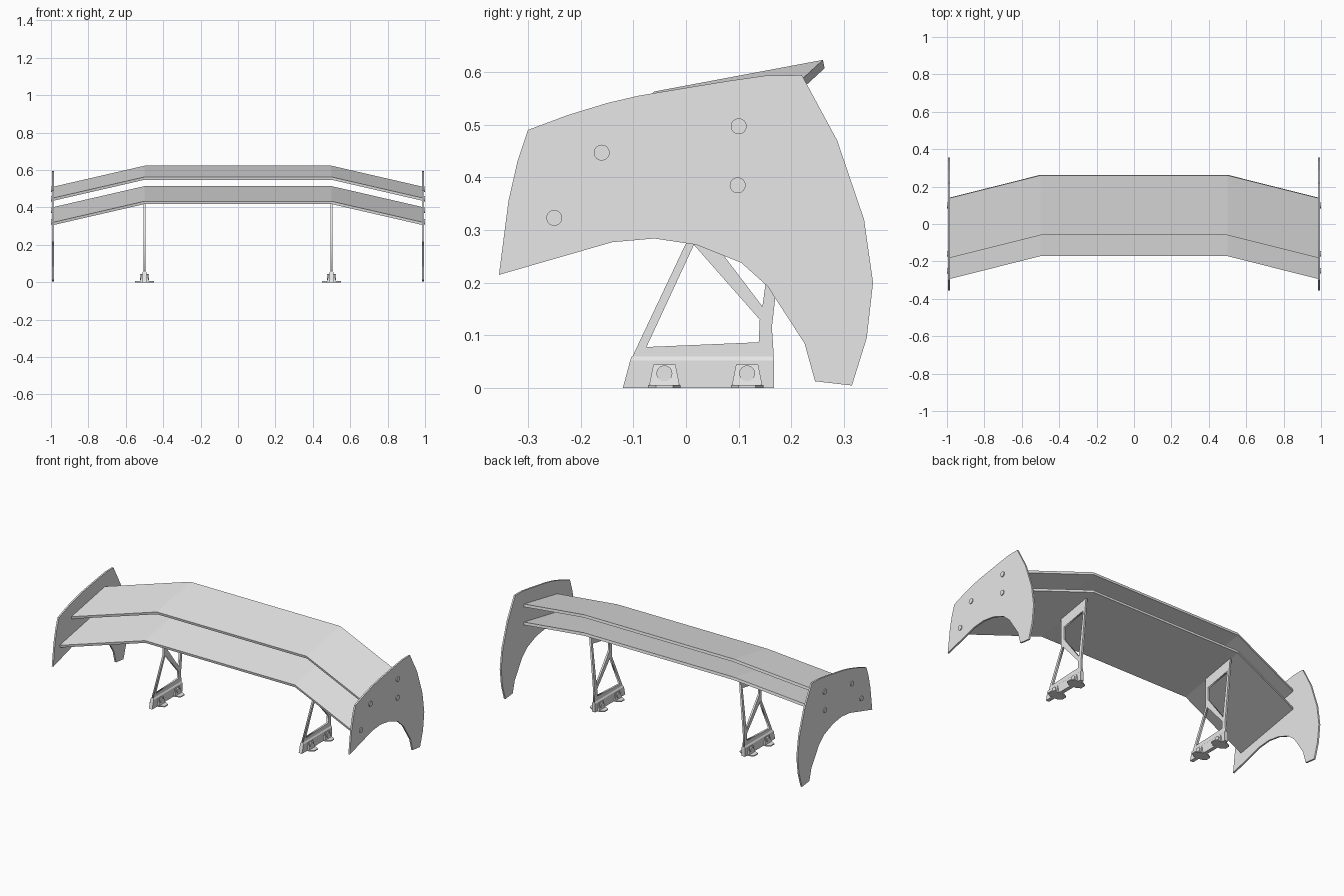
import bpy
import bmesh
from math import pi

old = bpy.data.objects.get("Cube")
if old:
    bpy.data.objects.remove(old, do_unlink=True)

grey = bpy.data.materials.new("plain_grey")
grey.use_nodes = True
grey.diffuse_color = (0.8, 0.8, 0.8, 1)
grey.node_tree.nodes["Principled BSDF"].inputs["Base Color"].default_value = (0.8, 0.8, 0.8, 1)


def loft(name, rings):
    """Skin a list of equal-length closed rings and cap both ends."""
    bm = bmesh.new()
    loops = [[bm.verts.new(p) for p in ring] for ring in rings]
    n = len(loops[0])
    for a, b in zip(loops, loops[1:]):
        for i in range(n):
            j = (i + 1) % n
            bm.faces.new((a[i], a[j], b[j], b[i]))
    bm.faces.new(loops[0])
    bm.faces.new(loops[-1])
    bmesh.ops.recalc_face_normals(bm, faces=bm.faces)
    mesh = bpy.data.meshes.new(name)
    bm.to_mesh(mesh)
    bm.free()
    mesh.materials.append(grey)
    obj = bpy.data.objects.new(name, mesh)
    bpy.context.collection.objects.link(obj)
    return obj


def slab(name, outline, x0, x1):
    """Flat plate with a y-z outline between two x positions."""
    return loft(name, [[(x, y, z) for y, z in outline] for x in (x0, x1)])


def block(name, x, levels):
    """Tapered block from levels of (z, front, back, half width)."""
    return loft(name, [[(x - w, f, z), (x + w, f, z), (x + w, b, z), (x - w, b, z)]
                       for z, f, b, w in levels])


def bolt(name, x, y, z, radius, depth):
    bpy.ops.mesh.primitive_cylinder_add(vertices=24, radius=radius, depth=depth,
                                        location=(x, y, z), rotation=(0, pi / 2, 0))
    obj = bpy.context.object
    obj.name = name
    obj.data.materials.append(grey)
    bpy.ops.object.shade_smooth_by_angle()


def pierced_slab(name, outlines, x, thickness):
    """Flat plate with holes: first outline is the rim, the rest are windows."""
    curve = bpy.data.curves.new(name, "CURVE")
    curve.dimensions = "2D"
    curve.fill_mode = "BOTH"
    curve.extrude = thickness / 2
    for pts in outlines:
        spline = curve.splines.new("POLY")
        spline.points.add(len(pts) - 1)
        for p, (y, z) in zip(spline.points, pts):
            p.co = (y, z, 0, 1)
        spline.use_cyclic_u = True
    curve.materials.append(grey)
    obj = bpy.data.objects.new(name, curve)
    obj.location.x = x
    obj.rotation_euler = (pi / 2, 0, pi / 2)
    bpy.context.collection.objects.link(obj)
    bpy.ops.object.select_all(action="DESELECT")
    obj.select_set(True)
    bpy.context.view_layer.objects.active = obj
    bpy.ops.object.convert(target="MESH")


# Two swept blades: flat centre, outer thirds dropping forward and down
def wing(name, front, back):
    def section(x, dy, dz):
        (fy, fz), (by, bz) = front, back
        pts = [(fy, fz), (by, bz), (by + 0.003, bz - 0.016), (fy + 0.003, fz - 0.015)]
        return [(x, y + dy, z + dz) for y, z in pts]
    tip, drop = 0.987, (-0.122, -0.112)
    loft(name, [section(-tip, *drop), section(-0.5, 0, 0),
                section(0.5, 0, 0), section(tip, *drop)])


wing("upper_wing", (-0.06, 0.563), (0.26, 0.623))
wing("lower_wing", (-0.172, 0.433), (0.26, 0.514))

# Outlines as (y, z)
end_outline = [(-0.355, 0.215), (-0.337, 0.355), (-0.32, 0.43), (-0.30, 0.49),
               (-0.225, 0.518), (-0.15, 0.541), (-0.09, 0.555), (0.0, 0.57),
               (0.08, 0.583), (0.15, 0.593), (0.22, 0.594), (0.287, 0.47),
               (0.338, 0.32), (0.355, 0.2), (0.343, 0.095), (0.315, 0.005),
               (0.245, 0.013), (0.225, 0.085), (0.155, 0.193), (0.105, 0.238),
               (0.02, 0.272), (-0.06, 0.284), (-0.14, 0.277)]
end_bolts = [(-0.25, 0.323), (-0.16, 0.447), (0.098, 0.385), (0.1, 0.497)]

frame_rim = [(-0.104, 0.055), (0.0, 0.275), (0.0, 0.452), (0.205, 0.49),
             (0.163, 0.115), (0.167, 0.055)]
lower_window = [(-0.075, 0.078), (0.138, 0.087), (0.14, 0.13), (0.015, 0.272)]
upper_window = [(0.145, 0.155), (0.182, 0.42), (0.022, 0.39), (0.022, 0.317)]

for side, label in ((1, "left"), (-1, "right")):
    # End plate with its bolts
    slab(label + "_end_plate", end_outline, side * 0.985, side * 0.995)
    for i, (y, z) in enumerate(end_bolts):
        bolt(f"{label}_end_bolt_{i + 1}", side * 0.994, y, z, 0.015, 0.012)

    # Upright frame on a tapered base rail
    x = side * 0.5
    pierced_slab(label + "_upright_frame", [frame_rim, lower_window, upper_window], x, 0.011)
    block(label + "_base_rail", x, [(0, -0.12, 0.167, 0.011),
                                    (0.052, -0.106, 0.167, 0.011),
                                    (0.06, -0.103, 0.167, 0.0055)])

    # Bolted mounting feet
    for y, place in ((-0.041, "front"), (0.116, "rear")):
        foot = [(-0.05, -0.016), (-0.025, -0.031), (0.025, -0.031),
                (0.05, -0.016), (0.05, 0.016), (0.025, 0.031),
                (-0.025, 0.031), (-0.05, 0.016)]
        loft(f"{label}_{place}_foot", [[(x + a, y + b, z) for a, b in foot] for z in (0, 0.006)])
        block(f"{label}_{place}_bracket", x, [(0.005, y - 0.029, y + 0.029, 0.023),
                                              (0.045, y - 0.021, y + 0.021, 0.015)])
        bolt(f"{label}_{place}_foot_bolt", x, y, 0.028, 0.015, 0.046)
